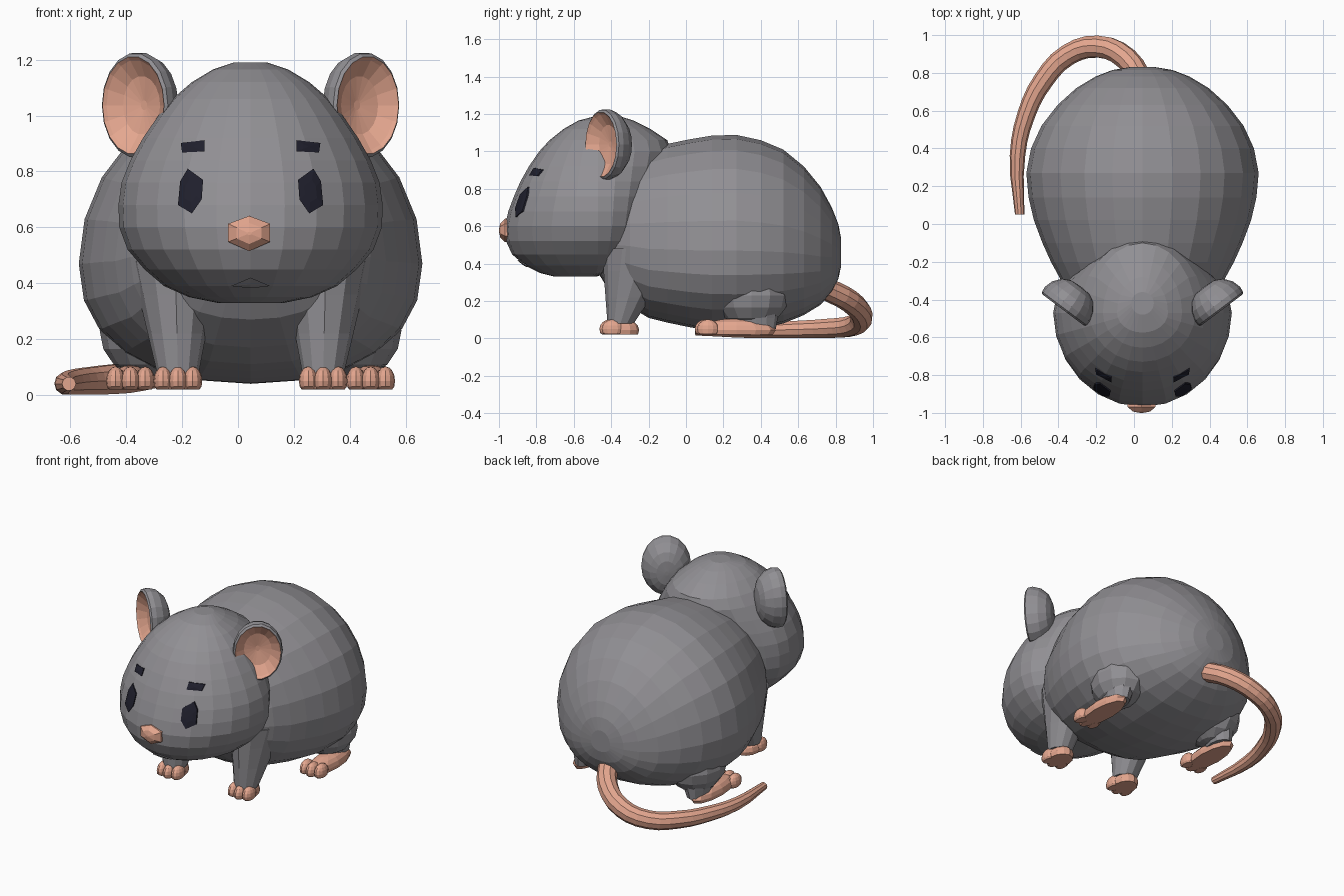
import bpy, bmesh, math
from mathutils import Vector, Matrix
from mathutils.bvhtree import BVHTree

if "Cube" in bpy.data.objects:
    bpy.data.objects.remove(bpy.data.objects["Cube"])

CX = 0.045  # mirror plane of the animal (the tail shifts it off centre)


def material(name, rgb):
    m = bpy.data.materials.new(name)
    m.diffuse_color = (*rgb, 1)
    m.use_nodes = True
    m.node_tree.nodes["Principled BSDF"].inputs["Base Color"].default_value = m.diffuse_color
    return m


GREY = material("grey fur", (0.285, 0.278, 0.297))
PINK = material("pink skin", (0.78, 0.385, 0.275))
DARK = material("dark eyes", (0.014, 0.014, 0.026))


def finish(name, bm, *mats):
    bmesh.ops.recalc_face_normals(bm, faces=bm.faces)
    me = bpy.data.meshes.new(name)
    bm.to_mesh(me)
    for m in mats:
        me.materials.append(m)
    ob = bpy.data.objects.new(name, me)
    bpy.context.collection.objects.link(ob)
    return ob


def loft(rings, bm=None, pink_from=None):
    """Skin a row of closed rings and cap both ends."""
    bm = bm or bmesh.new()
    rows = [[bm.verts.new(p) for p in r] for r in rings]
    n = len(rows[0])
    for i, (a, b) in enumerate(zip(rows, rows[1:])):
        for j in range(n):
            k = (j + 1) % n
            f = bm.faces.new((a[j], a[k], b[k], b[j]))
            f.material_index = int(pink_from is not None and i >= pink_from)
    bm.faces.new(rows[0])
    cap = bm.faces.new(rows[-1])
    cap.material_index = int(pink_from is not None)
    return bm


def angles(n):
    return [2 * math.pi * i / n for i in range(n)]


def ellipsoid(bm, c, r, floor=None):
    m = Matrix.Translation(c) @ Matrix.Diagonal((*r, 1))
    vs = bmesh.ops.create_uvsphere(bm, u_segments=12, v_segments=8, radius=1, matrix=m)["verts"]
    if floor is not None:
        for v in vs:
            v.co.z = max(v.co.z, floor)


def power(v, e):
    return math.copysign(abs(v) ** e, v)


# Body: rings along y, as (y, half width, bottom, top)
profile = [(-.50, .22, .40, .70), (-.42, .34, .27, .84), (-.30, .43, .17, .96),
           (-.20, .485, .11, 1.01), (-.10, .53, .085, 1.04), (.02, .575, .06, 1.065),
           (.14, .603, .042, 1.085), (.27, .615, .04, 1.088), (.40, .59, .055, 1.06),
           (.52, .535, .08, 1.01), (.63, .45, .125, .92), (.72, .35, .18, .81),
           (.78, .25, .25, .70), (.815, .16, .32, .61), (.83, .07, .39, .53)]
rings = []
for y, w, lo, hi in profile:
    zc = lo + .41 * (hi - lo)
    ring = []
    for a in angles(24):
        s, c = math.sin(a), math.cos(a)
        e = 1 if s > 0 else .88   # fuller lower half
        ring.append((CX + w * power(c, e), y, zc + power(s, e) * (hi - zc if s > 0 else zc - lo)))
    rings.append(ring)
finish("body", loft(rings), GREY)

# Head: rings along z, as (z, half width, front y, back y)
profile = [(.33, .12, -.70, -.48), (.35, .22, -.78, -.42), (.39, .31, -.86, -.35),
           (.45, .38, -.93, -.28), (.52, .44, -.962, -.22), (.60, .47, -.968, -.18),
           (.68, .473, -.95, -.16), (.76, .462, -.92, -.14), (.84, .43, -.885, -.12),
           (.92, .385, -.84, -.10), (1.0, .33, -.785, -.08), (1.06, .28, -.73, -.10),
           (1.12, .21, -.655, -.19), (1.165, .135, -.575, -.28), (1.19, .06, -.48, -.36)]
rings = []
for z, w, f, b in profile:
    m = min(max(-.47, f + .1), b - .06)
    rings.append([(CX + w * math.cos(a),
                   m + math.sin(a) * (b - m if math.sin(a) > 0 else m - f), z) for a in angles(24)])
bm = loft(rings)
head_tree = BVHTree.FromBMesh(bm)
finish("head", bm, GREY)


def plate(name, outline, mat):
    """Thin plate following the front of the head."""
    mid = Vector((sum(p[0] for p in outline), sum(p[1] for p in outline))) / len(outline)
    rings = []
    for k, lift in ((1, -.012), (1, .009), (.5, .009), (.03, .009)):
        ring = []
        for p in outline:
            q = mid.lerp(Vector(p), k)
            hit = head_tree.ray_cast(Vector((CX + q.x, -2, q.y)), Vector((0, 1, 0)))[0]
            ring.append(hit - Vector((0, lift, 0)))
        rings.append(ring)
    finish(name, loft(rings), mat)


def taper(bm, a, b, ra, rb, n=12):
    """Leg segment from a to b with elliptical level ends."""
    rings = []
    for t in (0, .35, .7, 1):
        c = Vector(a).lerp(Vector(b), t)
        rx, ry = (ra[i] + (rb[i] - ra[i]) * t for i in (0, 1))
        rings.append([c + Vector((rx * math.cos(q), ry * math.sin(q), 0)) for q in angles(n)])
    return loft(rings, bm)


eye = [(.225, .81), (.17, .77), (.175, .70), (.21, .65), (.26, .68), (.252, .765)]
brow = [(.165, .872), (.245, .868), (.25, .902), (.165, .912)]
ear_profile = [(.08, -.155), (.45, -.15), (.75, -.13), (1.0, -.085), (1.09, -.04), (1.07, -.01),
               (1.0, 0), (.93, -.012), (.6, -.05), (.1, -.065)]  # (radius, depth)

for s, side in ((-1, "left"), (1, "right")):
    # Eyes and brows
    plate(side + "_eye", [(s * x, z) for x, z in eye], DARK)
    plate(side + "_brow", [(s * x, z) for x, z in brow], DARK)

    # Ear: deep cup facing forward and outward
    c = Vector((CX + s * .42, -.455, 1.037))
    u, n = Vector((s * .8, .6, 0)), Vector((s * .6, -.8, 0))
    rings = [[c + u * (.138 * r * math.cos(a)) + Vector((0, 0, .175 * r * math.sin(a))) + n * d
              for a in angles(18)] for r, d in ear_profile]
    finish(side + "_ear", loft(rings, pink_from=6), GREY, PINK)

    # Front leg
    x = CX + s * .26
    bm = taper(None, (x, -.35, .08), (x + s * .01, -.23, .48), (.075, .07), (.16, .22))
    finish(side + "_front_leg", bm, GREY)

    # Hind leg: thigh bulge and short hock
    bm = bmesh.new()
    ellipsoid(bm, (CX + s * .37, .35, .23), (.17, .2, .17))
    taper(bm, (CX + s * .41, .38, .05), (CX + s * .39, .36, .22), (.06, .10), (.12, .15))
    finish(side + "_hind_leg", bm, GREY)

    # Feet: flat-soled pads with three toes
    for name, fx, fy, length, toe_y in (("front", .26, -.345, .095, -.405),
                                        ("hind", .43, .27, .21, .105)):
        bm = bmesh.new()
        ellipsoid(bm, (CX + s * fx, fy, .045), (.075, length, .062), .02)
        for t in (-1, 0, 1):
            ellipsoid(bm, (CX + s * fx + t * .053, toe_y + abs(t) * .012, .05),
                      (.034, .058, .052), .02)
        finish(f"{side}_{name}_foot", bm, PINK)

# Nose: bevelled hexagon
hexagon = [(0, .063), (.075, .035), (.075, -.03), (0, -.063), (-.075, -.03), (-.075, .035)]
rings = [[(CX - .005 + x * k, y, .578 + z * k) for x, z in hexagon]
         for k, y in ((1, -.93), (1, -.968), (.6, -.993), (.1, -1.0))]
finish("nose", loft(rings), PINK)

# Lower lip: small upward-facing wedge
plate("lower_lip", [(-.07, .39), (0, .382), (.07, .39), (0, .42)], GREY)

# Tail: swept tube curling round to the left
curve = bpy.data.curves.new("tail_path", "CURVE")
curve.dimensions = "3D"
curve.bevel_depth = 1.0
curve.bevel_resolution = 3
curve.use_fill_caps = True
curve.resolution_u = 3
path = [(.05, .74, .27, .062), (-.04, .875, .20, .062), (-.19, .939, .12, .06),
        (-.35, .895, .07, .057), (-.48, .76, .054, .054), (-.57, .58, .048, .048),
        (-.617, .36, .041, .041), (-.605, .05, .04, .025)]
sp = curve.splines.new("BEZIER")
sp.bezier_points.add(len(path) - 1)
for bp, (x, y, z, r) in zip(sp.bezier_points, path):
    bp.co, bp.radius = (x, y, z), r
    bp.handle_left_type = bp.handle_right_type = "AUTO"
curve.materials.append(PINK)
tail = bpy.data.objects.new("tail", curve)
bpy.context.collection.objects.link(tail)
for spline in curve.splines:
    spline.use_smooth = False
